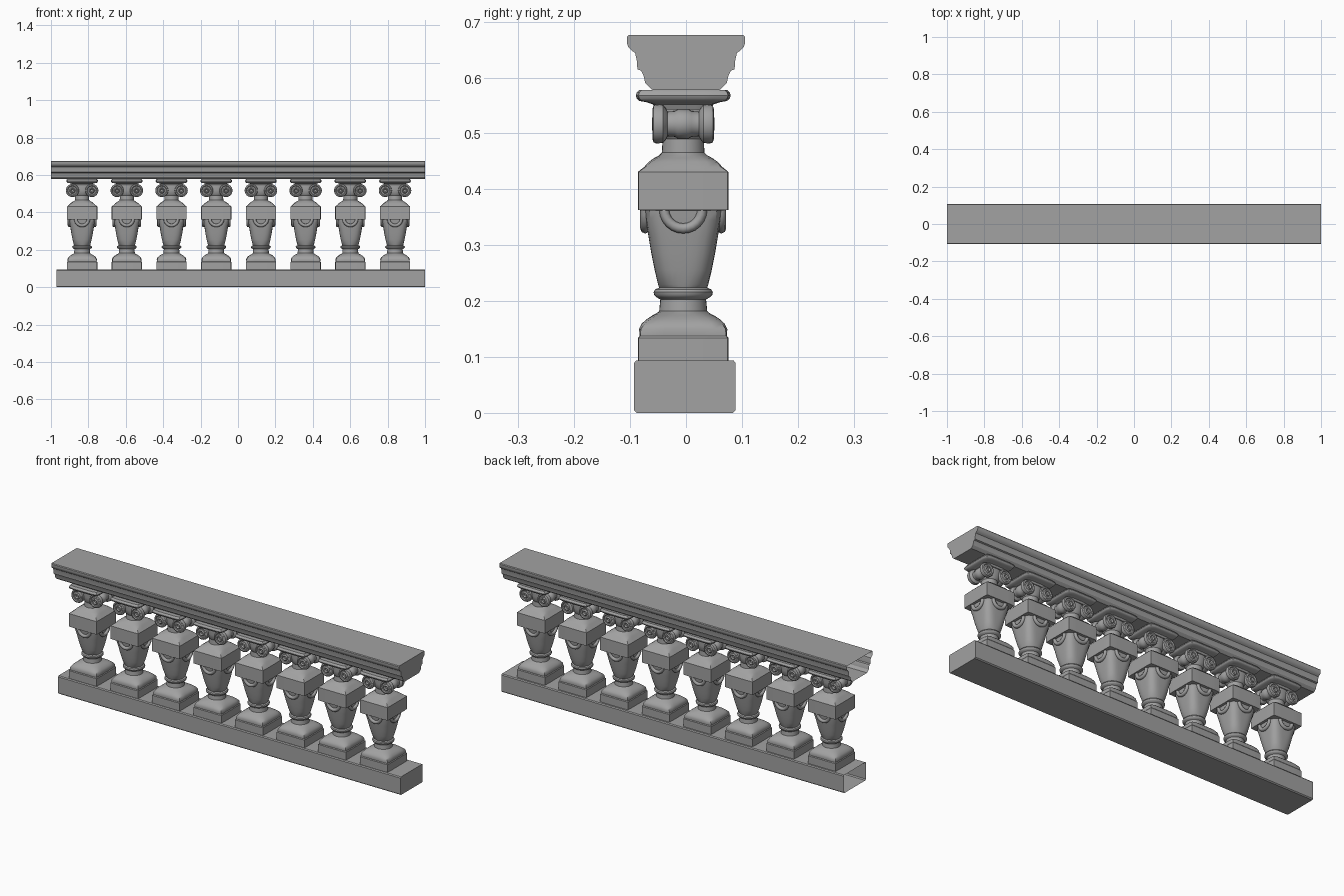
import bpy, bmesh, math
from mathutils import Matrix, Vector

old = bpy.data.objects.get("Cube")
if old:
    bpy.data.objects.remove(old, do_unlink=True)

stone = bpy.data.materials.new("grey_stone")
stone.use_nodes = True
GREY = (0.36, 0.36, 0.36, 1)
stone.diffuse_color = GREY
stone.node_tree.nodes["Principled BSDF"].inputs["Base Color"].default_value = GREY


def add_object(name, mesh):
    ob = bpy.data.objects.new(name, mesh)
    bpy.context.collection.objects.link(ob)
    return ob


def finish(bm, name, angle=35):
    """Turn a bmesh into a mesh with smooth faces and sharp edges."""
    bmesh.ops.recalc_face_normals(bm, faces=bm.faces)
    for f in bm.faces:
        f.smooth = True
    for e in bm.edges:
        e.smooth = len(e.link_faces) == 2 and e.calc_face_angle() < math.radians(angle)
    mesh = bpy.data.meshes.new(name)
    bm.to_mesh(mesh)
    bm.free()
    mesh.materials.append(stone)
    return mesh


def loft(bm, sections, seg=32, matrix=Matrix()):
    """Stack rings (height, half width, power); 2 is round, high is square."""
    rings = []
    for z, h, p in sections:
        ring = []
        for i in range(seg):
            a = math.tau * i / seg
            c, s = math.cos(a), math.sin(a)
            r = h / (abs(c) ** p + abs(s) ** p) ** (1 / p)
            ring.append(bm.verts.new(matrix @ Vector((r * c, r * s, z))))
        rings.append(ring)
    for low, high in zip(rings, rings[1:]):
        for i in range(seg):
            j = (i + 1) % seg
            bm.faces.new((low[i], low[j], high[j], high[i]))
    bm.faces.new(rings[0][::-1])
    bm.faces.new(rings[-1])


def tube(bm, path, radius, seg=8):
    """Sweep a round section along a path that lies parallel to the xz plane."""
    rings = []
    for k, p in enumerate(path):
        t = (path[min(k + 1, len(path) - 1)] - path[max(k - 1, 0)]).normalized()
        out = Vector((0, 1, 0))
        side = t.cross(out).normalized()
        rings.append([bm.verts.new(p + radius * (math.cos(math.tau * i / seg) * side
                     + math.sin(math.tau * i / seg) * out)) for i in range(seg)])
    for a, b in zip(rings, rings[1:]):
        for i in range(seg):
            j = (i + 1) % seg
            bm.faces.new((a[i], a[j], b[j], b[i]))
    bm.faces.new(rings[0])
    bm.faces.new(rings[-1])


def beam(name, half, x0, x1, y=0):
    """Run a symmetric moulding along x, hollow and open at its low x end."""
    bm = bmesh.new()
    outline = half + [(-w, z) for w, z in reversed(half)]
    a = [bm.verts.new((x0, y + w, z)) for w, z in outline]
    b = [bm.verts.new((x1, y + w, z)) for w, z in outline]
    n = len(outline)
    for i in range(n):
        j = (i + 1) % n
        bm.faces.new((a[i], a[j], b[j], b[i]))
    bm.faces.new(b)
    add_object(name, finish(bm, name, 30))


# Plinth beam and moulded handrail
beam("base_beam", [(.086, 0), (.091, .005), (.091, .089), (.087, .094)], -.97, 1, -.002)
beam("handrail", [(.060, .578), (.066, .583), (.073, .590), (.076, .604), (.080, .612),
                  (.087, .615), (.088, .630), (.091, .644), (.097, .648), (.103, .654),
                  (.106, .662), (.106, .672), (.103, .676)], -1, 1)

# Baluster shaft: square foot, round neck and ring, vase, square block, neck
SQ, SOFT, ROUND = 40, 5, 2
bm = bmesh.new()
loft(bm, [(.090, .081, SQ), (.134, .081, SQ), (.138, .078, SQ), (.150, .079, 16),
          (.160, .074, 10), (.168, .065, 7), (.174, .056, 4), (.178, .048, 3),
          (.182, .043, ROUND), (.203, .041, ROUND), (.207, .048, ROUND), (.211, .052, ROUND),
          (.216, .053, ROUND), (.221, .050, ROUND), (.224, .043, ROUND), (.230, .045, 2.5),
          (.255, .051, 3), (.285, .057, 3.5), (.315, .062, 4), (.345, .067, SOFT),
          (.362, .069, SOFT), (.363, .081, SQ), (.431, .081, SQ), (.433, .079, SQ),
          (.440, .070, 20), (.449, .062, 10), (.456, .052, 5), (.461, .043, 3),
          (.466, .038, ROUND), (.490, .037, ROUND), (.497, .043, ROUND), (.520, .046, 3),
          (.550, .046, 3)])
shaft = finish(bm, "shaft")

# Capital slab with a rounded rim
bm = bmesh.new()
loft(bm, [(.543, .050, 8), (.552, .054, 8), (.556, .066, 10), (.558, .078, 12),
          (.562, .083, 12), (.568, .085, 12), (.574, .083, 12), (.578, .078, 12)])
slab = finish(bm, "capital_slab")

# Paired scrolls: spools lying front to back, with ringed ends
end = [(.050, .006), (.056, .011), (.051, .016), (.051, .023), (.055, .027), (.053, .033),
       (.048, .035), (.036, .034), (.031, .028), (.028, .022), (.015, .023), (.010, .026)]
spool = [(-y, r, ROUND) for y, r in end] + [(y, r, ROUND) for y, r in reversed(end)]
bm = bmesh.new()
for side in (-1, 1):
    loft(bm, spool, 24, Matrix.Translation((side * .052, 0, .517))
         @ Matrix.Rotation(math.pi / 2, 4, 'X'))
scrolls = finish(bm, "scrolls")

# Swags hung below the block on all four faces
bm = bmesh.new()
arc = [Vector((.034 * math.cos(a), -.068, .364 - .034 * math.sin(a)))
       for a in (math.pi * k / 12 for k in range(13))]
for turn in range(4):
    start = set(bm.verts)
    tube(bm, arc, .009)
    new = [v for v in bm.verts if v not in start]
    bmesh.ops.rotate(bm, verts=new, cent=(0, 0, 0),
                     matrix=Matrix.Rotation(turn * math.pi / 2, 3, 'Z'))
swags = finish(bm, "swags", 50)

# Row of eight balusters
for i in range(8):
    for mesh in (shaft, slab, scrolls, swags):
        ob = add_object(f"{mesh.name}_{i + 1}", mesh)
        ob.location = (.003 + (i - 3.5) * .239, -.005, 0)
